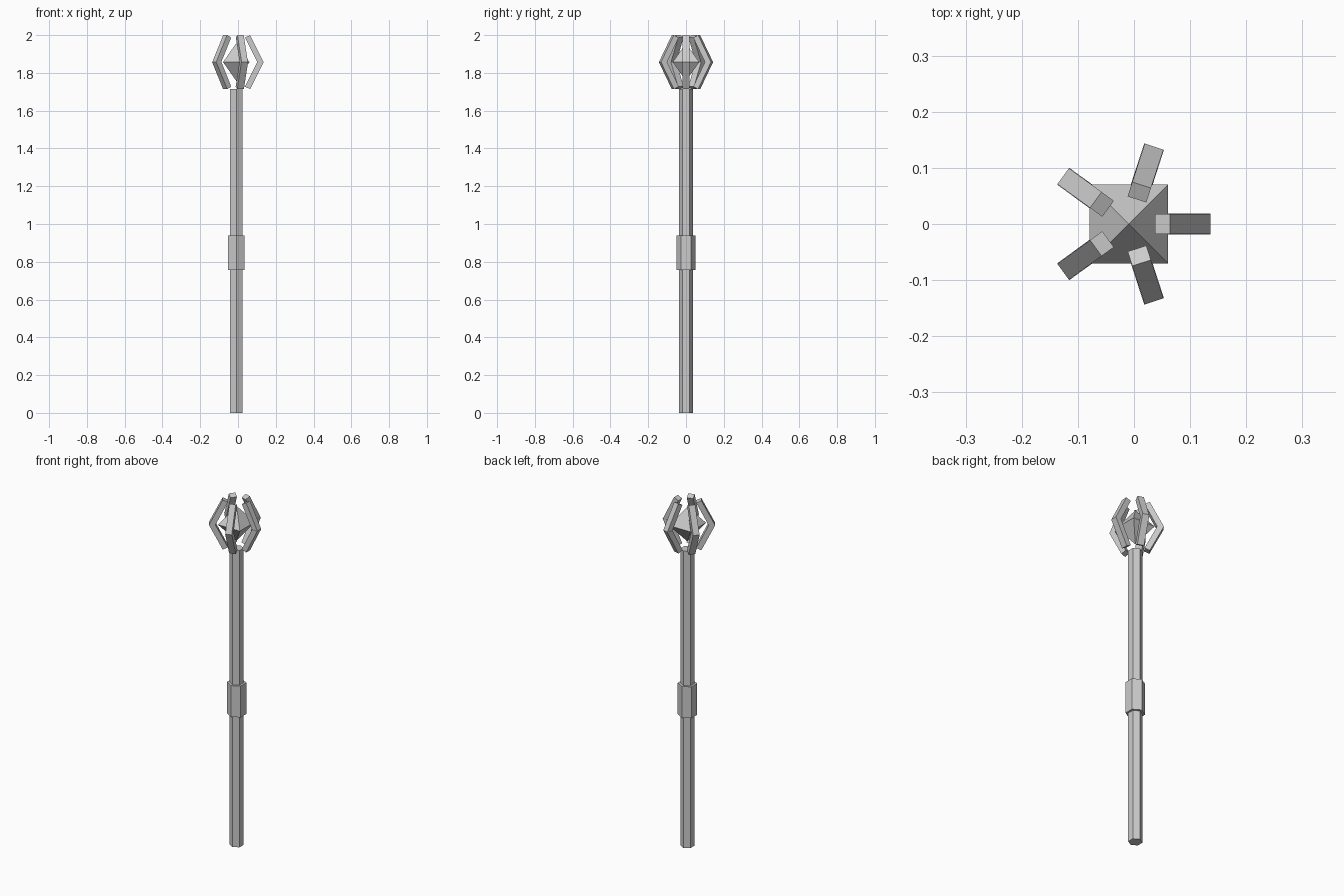
import bpy
import bmesh
from math import radians
from mathutils import Matrix, Vector

if "Cube" in bpy.data.objects:
    bpy.data.objects.remove(bpy.data.objects["Cube"], do_unlink=True)

AXIS_X = -0.009    # the staff's axis; the five claws make the bounds lopsided
HEAD_Z = 1.857     # middle height of the claws and the crystal

grey = bpy.data.materials.new("plain grey")
grey.use_nodes = True
colour = (0.6, 0.6, 0.6, 1)
grey.diffuse_color = colour
grey.node_tree.nodes["Principled BSDF"].inputs["Base Color"].default_value = colour


def finish(name, bm):
    """Turn a bmesh into a flat shaded object on the staff's axis."""
    bmesh.ops.recalc_face_normals(bm, faces=bm.faces)
    mesh = bpy.data.meshes.new(name)
    bm.to_mesh(mesh)
    bm.free()
    mesh.materials.append(grey)
    obj = bpy.data.objects.new(name, mesh)
    obj.location.x = AXIS_X
    bpy.context.collection.objects.link(obj)
    return obj


def hex_prism(name, radius, bottom, top):
    """Upright six-sided rod with corners toward front and back."""
    bm = bmesh.new()
    place = Matrix.Translation((0, 0, (bottom + top) / 2)) @ Matrix.Rotation(radians(30), 4, "Z")
    bmesh.ops.create_cone(bm, cap_ends=True, segments=6, radius1=radius,
                          radius2=radius, depth=top - bottom, matrix=place)
    corner = max(v.co.y for v in bm.verts)
    if corner < radius * 0.99:
        bmesh.ops.rotate(bm, verts=bm.verts, matrix=Matrix.Rotation(radians(30), 3, "Z"))
    return finish(name, bm)


def claw_segment(name, side, angle, width):
    """Slanted bar from the elbow to a tip; side is +1 above, -1 below."""
    profile = [(0.145, 0), (0.073, 0.143), (0.046, 0.13), (0.111, 0)]
    bm = bmesh.new()
    verts = [bm.verts.new((r, -width / 2, HEAD_Z + side * h)) for r, h in profile]
    face = bm.faces.new(verts)
    extruded = bmesh.ops.extrude_face_region(bm, geom=[face])["geom"]
    moved = [v for v in extruded if isinstance(v, bmesh.types.BMVert)]
    bmesh.ops.translate(bm, verts=moved, vec=Vector((0, width, 0)))
    obj = finish(name, bm)
    obj.rotation_euler.z = radians(angle)
    return obj


# Rod and grip
hex_prism("shaft", 0.037, 0, 1.715)
hex_prism("grip", 0.051, 0.757, 0.938)

# Eight-sided crystal with its square waist aligned to the axes
bm = bmesh.new()
waist = [bm.verts.new((x, y, HEAD_Z)) for x, y in ((-.07, -.07), (.07, -.07), (.07, .07), (-.07, .07))]
for tip_height in (-0.1, 0.1):
    tip = bm.verts.new((0, 0, HEAD_Z + tip_height))
    for i in range(4):
        bm.faces.new((waist[i], waist[(i + 1) % 4], tip))
finish("crystal", bm)

# Five bent claws around the crystal
for i in range(5):
    claw_segment(f"claw_upper_{i + 1}", 1, i * 72, 0.035)
    claw_segment(f"claw_lower_{i + 1}", -1, i * 72, 0.037)
